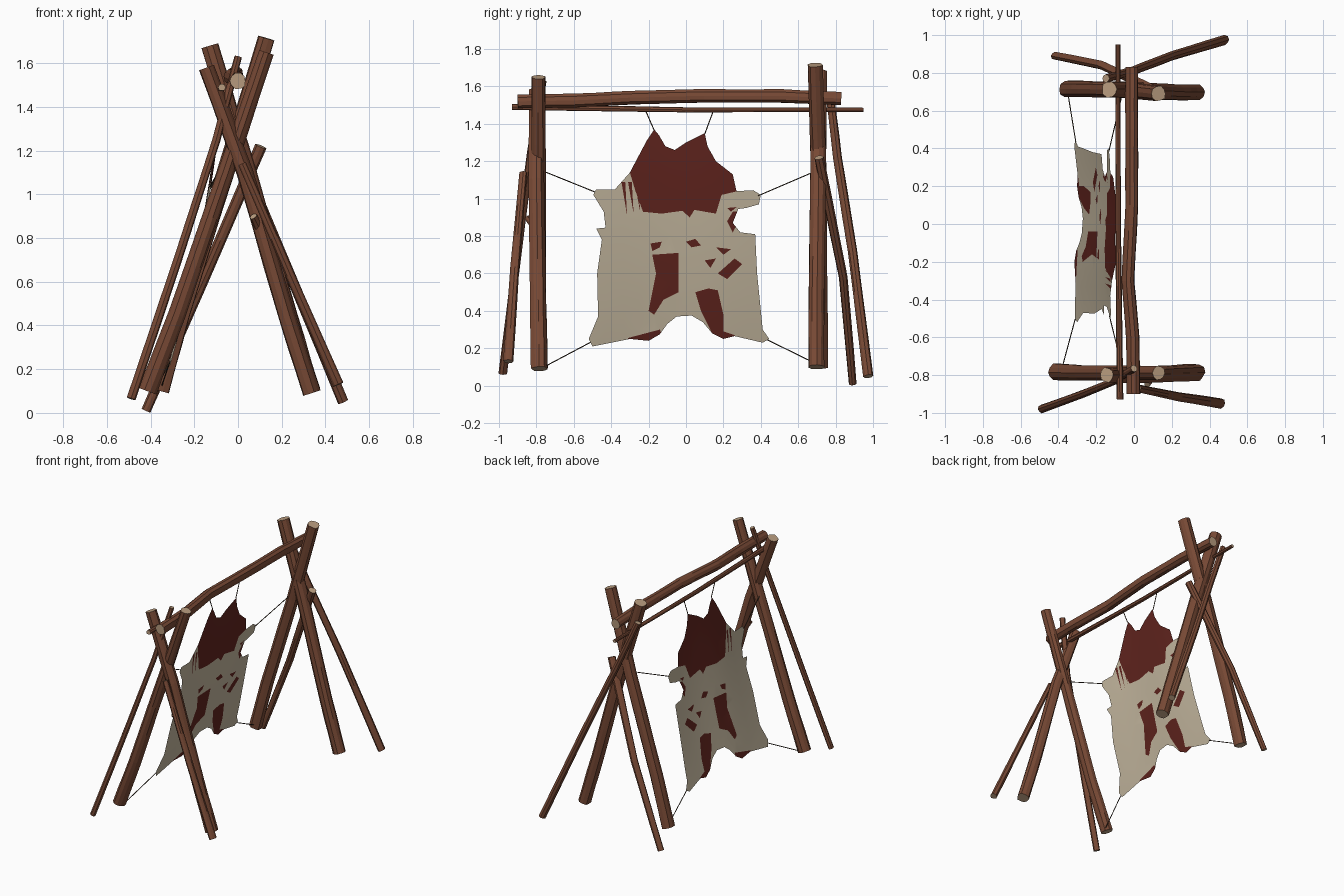
import bpy, bmesh, math, random
from mathutils import Vector, geometry

random.seed(4)


def material(name, r, g, b):
    m = bpy.data.materials.new(name)
    m.diffuse_color = (r, g, b, 1)
    return m


bark = material("bark", 0.19, 0.068, 0.036)
cut = material("cut_wood", 0.48, 0.33, 0.21)
cream = material("cream_hair", 0.56, 0.48, 0.35)
red = material("red_hair", 0.12, 0.018, 0.013)
cord = material("cord", 0.06, 0.04, 0.025)


def finish(bm, name, mats):
    me = bpy.data.meshes.new(name)
    bm.to_mesh(me)
    bm.free()
    for m in mats:
        me.materials.append(m)
    ob = bpy.data.objects.new(name, me)
    bpy.context.collection.objects.link(ob)
    return ob


def tube(name, pts, r0, r1, sides=10, rough=0.1, mats=(bark, cut), rings=3):
    """Tapered, slightly irregular faceted log through pts, with end caps."""
    pts = [Vector(p) for p in pts]
    path = [a.lerp(b, k / rings) for a, b in zip(pts, pts[1:]) for k in range(rings)] + [pts[-1]]
    ridge = [1 + random.uniform(-rough, rough) for _ in range(sides)]
    bm = bmesh.new()
    loops = []
    for i, p in enumerate(path):
        axis = (path[min(i + 1, len(path) - 1)] - path[max(i - 1, 0)]).normalized()
        ref = Vector((0, 1, 0)) if abs(axis.y) < 0.8 else Vector((0, 0, 1))
        u = axis.cross(ref).normalized()
        v = axis.cross(u)
        r = r0 + (r1 - r0) * i / (len(path) - 1)
        ring = []
        for k in range(sides):
            a = 2 * math.pi * k / sides
            rr = r * ridge[k] * (1 + random.uniform(-rough, rough) * 0.35)
            ring.append(bm.verts.new(p + (u * math.cos(a) + v * math.sin(a)) * rr))
        loops.append(ring)
    for a, b in zip(loops, loops[1:]):
        for k in range(sides):
            n = (k + 1) % sides
            bm.faces.new((a[k], a[n], b[n], b[k]))
    for ring in (loops[0][::-1], loops[-1]):
        bm.faces.new(ring).material_index = len(mats) - 1
    bmesh.ops.recalc_face_normals(bm, faces=bm.faces)
    return finish(bm, name, mats)


# Crossed main legs, two pairs
tube("front_left_leg", [(-0.415, -0.785, 0.10), (-0.28, -0.79, 0.45), (-0.05, -0.79, 1.12), (0.13, -0.79, 1.65)], 0.045, 0.037)
tube("front_right_leg", [(0.335, -0.785, 0.09), (0.22, -0.79, 0.45), (0.03, -0.80, 1.10), (-0.145, -0.80, 1.58)], 0.043, 0.038)
tube("back_left_leg", [(-0.355, 0.715, 0.10), (-0.26, 0.715, 0.45), (-0.05, 0.71, 1.12), (0.13, 0.69, 1.715)], 0.043, 0.040)
tube("back_right_leg", [(0.335, 0.70, 0.10), (0.23, 0.70, 0.45), (0.03, 0.71, 1.15), (-0.13, 0.715, 1.68)], 0.043, 0.042)

# Thin outer braces
tube("front_left_brace", [(-0.49, -0.98, 0.065), (-0.27, -0.90, 0.72), (-0.10, -0.83, 1.25), (0.0, -0.765, 1.63)], 0.021, 0.018, 8)
tube("front_right_brace", [(0.46, -0.95, 0.13), (0.24, -0.915, 0.63), (0.02, -0.87, 1.14)], 0.025, 0.019, 8)
tube("back_left_brace", [(-0.42, 0.89, 0.01), (-0.17, 0.84, 0.58), (0.105, 0.71, 1.22)], 0.021, 0.026, 8)
tube("back_right_brace", [(0.48, 0.975, 0.05), (0.20, 0.89, 0.72), (-0.01, 0.81, 1.22), (-0.15, 0.77, 1.56)], 0.025, 0.021, 8)
tube("branch_stub", [(0.10, -0.80, 0.84), (0.07, -0.85, 0.90)], 0.024, 0.017, 8)

# Ridge log and thin hanging pole
tube("ridge_log", [(0, -0.90, 1.52), (-0.005, -0.6, 1.525), (-0.03, -0.3, 1.54), (-0.01, 0.1, 1.55), (-0.01, 0.5, 1.55), (-0.01, 0.83, 1.535)], 0.036, 0.034)
tube("hanging_pole", [(-0.075, -0.93, 1.49), (-0.085, 0, 1.475), (-0.085, 0.95, 1.475)], 0.017, 0.012, 8)


# Stretched hide: outline and coat patches in (y, z)
outline = [(-.17, 1.37), (-.145, 1.34), (-.11, 1.28), (-.06, 1.26), (0, 1.30), (.1, 1.35), (.115, 1.28), (.16, 1.2),
           (.25, 1.13), (.27, 1.04), (.36, 1.045), (.40, 1.02), (.39, .97), (.32, .95), (.28, .945), (.25, .87),
           (.29, .82), (.37, .81), (.38, .6), (.40, .4), (.41, .3), (.445, .25), (.41, .23), (.26, .265),
           (.2, .25), (.14, .28), (.09, .34), (.03, .375), (-.05, .37), (-.1, .33), (-.14, .275), (-.2, .24),
           (-.3, .25), (-.5, .21), (-.52, .25), (-.47, .37), (-.475, .6), (-.45, .78), (-.48, .84), (-.43, .845),
           (-.44, .93), (-.495, 1.02), (-.48, 1.05), (-.38, 1.05), (-.30, 1.14), (-.21, 1.31)]
head = [(-.31, 1.4), (-.30, 1.14), (-.27, 1.04), (-.23, .93), (-.13, .92), (-.02, .935), (.02, .9), (.045, .94),
        (.16, .92), (.19, 1.02), (.275, 1.04), (.3, 1.4)]
patches = [
    [(-.18, .70), (-.04, .71), (-.04, .5), (-.12, .46), (-.17, .38), (-.2, .4), (-.16, .6)],
    [(-.19, .76), (-.13, .77), (-.14, .74), (-.18, .72)],
    [(0, .77), (.05, .785), (.08, .75), (.03, .74)],
    [(.1, .67), (.16, .68), (.13, .63)],
    [(.16, .74), (.24, .73), (.2, .70)],
    [(.17, .60), (.26, .68), (.30, .65), (.22, .57)],
    [(.05, .5), (.12, .52), (.17, .51), (.2, .38), (.2, .29), (.26, .27), (.24, .2), (.11, .2), (.14, .28), (.08, .4)],
    [(-.31, .255), (-.14, .3), (-.1, .2), (-.31, .2)],
    [(.22, .88), (.25, .93), (.31, .93), (.25, .82)],
    [(.22, .95), (.27, .955), (.24, .93)],
]
for i in range(3):  # ragged streaks beside the head
    y = -.345 + i * .035
    patches.append([(y, 1.09), (y + .02, 1.09), (y + .03, .91 + .01 * i)])


def hide_x(z):
    t = z - 0.24
    return -0.31 + 0.29 * t - 0.08 * t * t


verts, faces = [], []
for poly in [outline, head] + patches:
    area = sum(a[0] * b[1] - b[0] * a[1] for a, b in zip(poly, poly[1:] + poly[:1]))
    poly = poly if area > 0 else poly[::-1]
    faces.append(list(range(len(verts), len(verts) + len(poly))))
    verts += [Vector(p) for p in poly]
verts += [Vector((-0.5 + 0.083 * i, 0.22 + 0.083 * j)) for i in range(12) for j in range(14)]
cv, _, cf, _, _, origin = geometry.delaunay_2d_cdt(verts, [], faces, 0, 1e-5)
bm = bmesh.new()
bv = [bm.verts.new((hide_x(p.y) + 0.006 * math.sin(9 * p.x), p.x, p.y)) for p in cv]
for f, src in zip(cf, origin):
    if 0 in src:
        bm.faces.new([bv[i] for i in f]).material_index = 1 if len(src) > 1 else 0
bmesh.ops.delete(bm, geom=[v for v in bm.verts if not v.link_faces], context='VERTS')
hide = finish(bm, "stretched_hide", (cream, red))
for p in hide.data.polygons:
    p.use_smooth = True

# Cords from the hide to the frame: (y, z) on hide, then end point
cords = [(-.17, 1.365, (-.085, -.22, 1.48)), (.1, 1.345, (-.085, .15, 1.48)),
         (-.485, 1.035, (-.06, -.77, 1.15)), (.385, 1.015, (-.06, .70, 1.15)),
         (-.505, .235, (-.38, -.76, .10)), (.435, .245, (-.35, .69, .12))]
for i, (y, z, end) in enumerate(cords):
    tube(f"cord_{i + 1}", [(hide_x(z), y, z), end], 0.003, 0.003, 5, 0, (cord,), 1)
